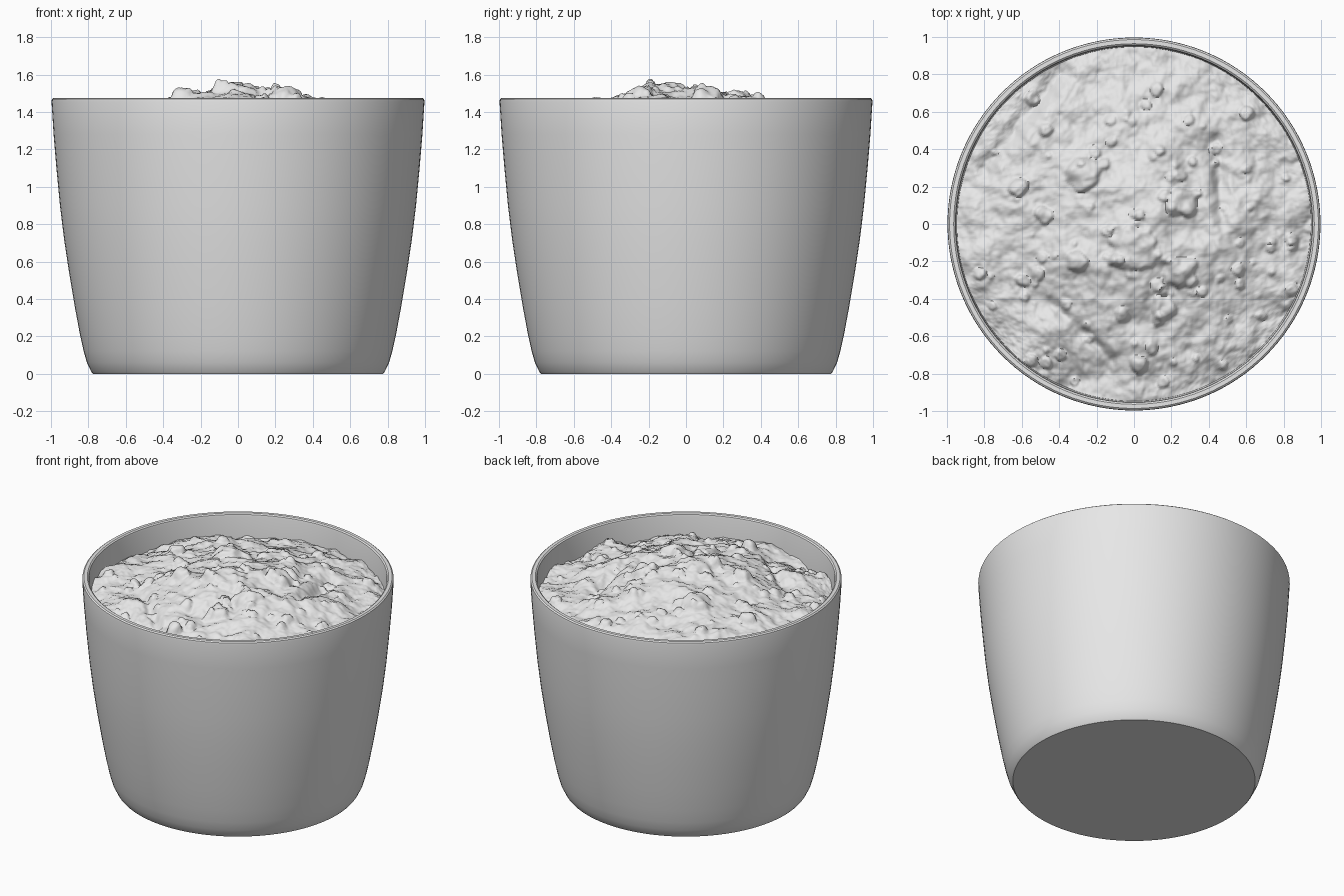
import bpy
import bmesh
import math
import random
from mathutils import Vector, noise

if "Cube" in bpy.data.objects:
    bpy.data.objects.remove(bpy.data.objects["Cube"], do_unlink=True)

random.seed(7)


def make_material(name, colour):
    mat = bpy.data.materials.new(name)
    mat.use_nodes = True
    mat.diffuse_color = colour
    mat.node_tree.nodes["Principled BSDF"].inputs["Base Color"].default_value = colour
    return mat


grey = make_material("light grey", (0.8, 0.8, 0.8, 1))


def add_object(name, bm, angle):
    mesh = bpy.data.meshes.new(name)
    bm.to_mesh(mesh)
    bm.free()
    obj = bpy.data.objects.new(name, mesh)
    bpy.context.collection.objects.link(obj)
    mesh.materials.append(grey)
    bpy.ops.object.select_all(action="DESELECT")
    obj.select_set(True)
    bpy.context.view_layer.objects.active = obj
    bpy.ops.object.shade_smooth_by_angle(angle=math.radians(angle))
    return obj


# Pot: one closed wall profile (radius, height) turned around z
PROFILE = [
    (0, 0), (0.775, 0), (0.785, 0.012), (0.808, 0.06), (0.825, 0.12), (0.845, 0.21),
    (0.873, 0.36), (0.903, 0.54), (0.93, 0.72), (0.952, 0.9), (0.971, 1.1),
    (0.986, 1.28), (0.997, 1.455), (0.995, 1.468), (0.986, 1.475),
    (0.964, 1.475), (0.955, 1.468), (0.952, 1.455), (0.945, 1.28), (0.93, 1.1),
    (0.89, 0.72), (0.83, 0.36), (0.77, 0.06), (0, 0.06),
]
bm = bmesh.new()
verts = [bm.verts.new((r, 0, z)) for r, z in PROFILE]
edges = [bm.edges.new(pair) for pair in zip(verts, verts[1:])]
bmesh.ops.spin(bm, geom=verts + edges, cent=(0, 0, 0), axis=(0, 0, 1),
               angle=math.tau, steps=128, use_merge=True)
bmesh.ops.remove_doubles(bm, verts=bm.verts, dist=0.0005)
bmesh.ops.recalc_face_normals(bm, faces=bm.faces)
add_object("pot", bm, 35)

# Soil clods: x, y, radius, height
CLODS = [
    (0.25, -0.26, 0.09, 0.05), (0.26, 0.12, 0.09, 0.05), (-0.27, 0.27, 0.09, 0.04),
    (-0.3, -0.2, 0.06, 0.04), (0.03, -0.75, 0.05, 0.05), (-0.48, 0.05, 0.05, 0.03),
    (-0.62, 0.2, 0.05, 0.04), (0.16, -0.45, 0.07, 0.03), (0.0, -0.15, 0.13, 0.03),
]
for _ in range(90):
    a, d = random.uniform(0, math.tau), 0.92 * math.sqrt(random.random())
    s = random.uniform(0.015, 0.04)
    CLODS.append((d * math.cos(a), d * math.sin(a), s, s * 0.7))


def trough(x, y, start, end, width):
    """Closeness, 0 to 1, to the line of a crack in the soil."""
    p, a, b = Vector((x, y)), Vector(start), Vector(end)
    t = max(0, min(1, (p - a).dot(b - a) / (b - a).length_squared))
    return math.exp(-((p - a.lerp(b, t)).length / width) ** 2)


def soil_height(x, y):
    # Heaped mound, slightly towards the front
    near = math.hypot(x - 0.02, y + 0.1)
    rim = min(1, math.hypot(x, y) / 0.95)
    z = 1.32 + 0.14 * (1 - rim ** 2) + 0.07 * math.exp(-(near / 0.36) ** 2)
    # Coarse and fine roughness
    z += 0.035 * noise.noise(Vector((x * 3, y * 3, 4.1)))
    z += 0.028 * noise.fractal(Vector((x * 7, y * 7, 1.7)), 0.9, 2.1, 5)
    # Cracks and the step to the right of the mound
    z -= 0.05 * trough(x, y, (-0.8, 0.3), (-0.4, 0.8), 0.05)
    z -= 0.05 * trough(x, y, (-0.35, -0.85), (-0.15, -0.8), 0.09)
    z -= 0.03 * trough(x, y, (-0.45, -0.42), (-0.12, -0.72), 0.03)
    z -= 0.04 * trough(x, y, (0.47, 0.0), (0.44, 0.45), 0.04)
    # Clods with steep sides
    for cx, cy, s, h in CLODS:
        d = math.hypot(x - cx, y - cy) / s
        if d < 1.3:
            wobble = 0.35 * noise.noise(Vector((x * 18, y * 18, cx * 9)))
            z += h * max(0, 1 - (d + wobble) ** 4) ** 0.7 if d + wobble > 0 else h
    return min(z, 1.605)


# Soil: square grid rounded into a disc, then heaped and roughened
bm = bmesh.new()
bmesh.ops.create_grid(bm, x_segments=190, y_segments=190, size=1)
for v in bm.verts:
    u, w = v.co.x, v.co.y
    x = 0.95 * u * math.sqrt(1 - w * w / 2)
    y = 0.95 * w * math.sqrt(1 - u * u / 2)
    v.co = (x, y, soil_height(x, y))
add_object("soil", bm, 60)
